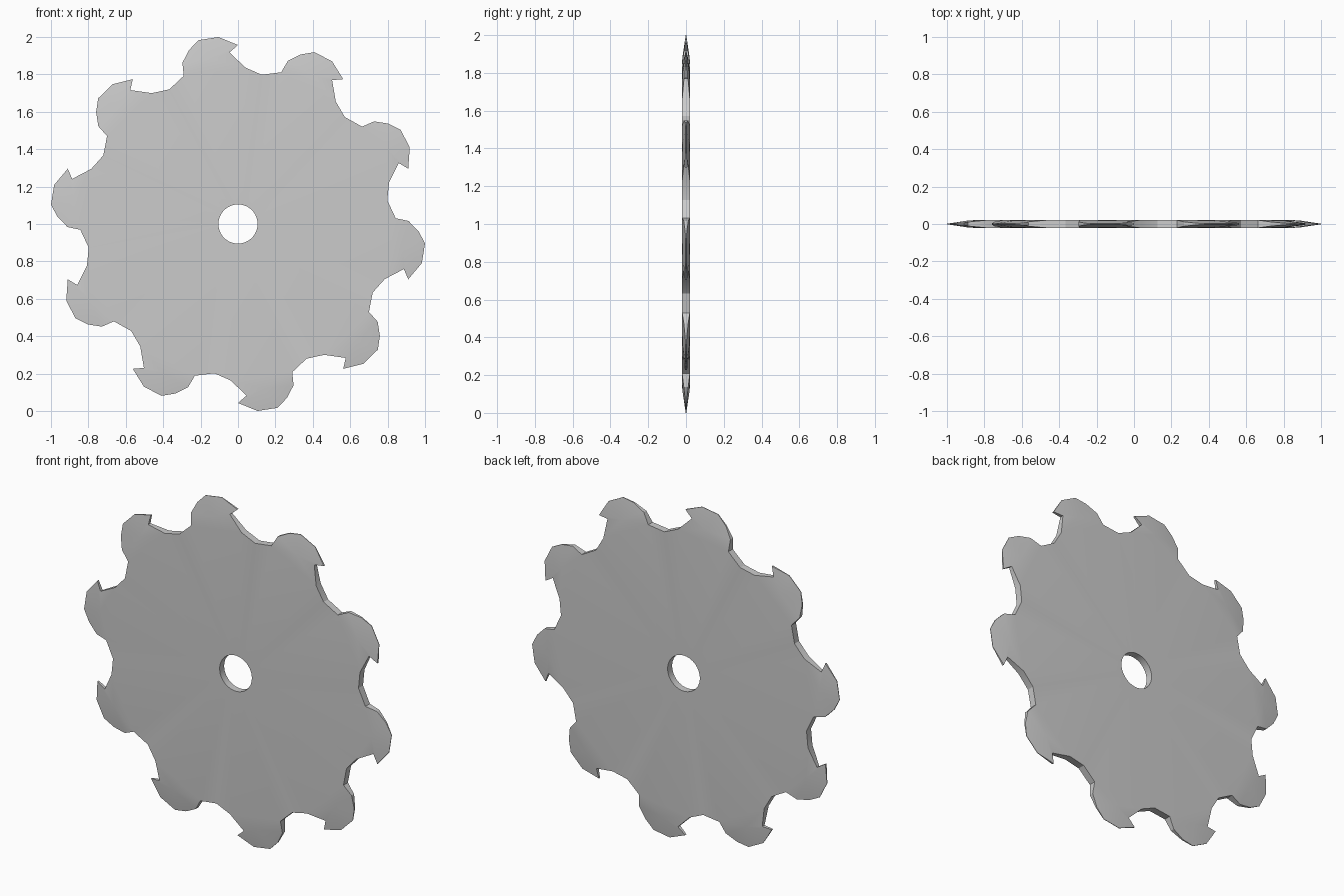
import bpy, bmesh, math

if "Cube" in bpy.data.objects:
    bpy.data.objects.remove(bpy.data.objects["Cube"])

N = 10            # teeth
HALF = 0.021      # half thickness of the plate
HOLE = 0.105
# one tooth pitch (x, height above the hub), counter-clockwise
ROOT_R = (0.038, 0.837)
TOOTH = [(-0.045, 0.918), (0.0, 0.957), (-0.105, 0.9995), (-0.21, 0.983),
         (-0.262, 0.93), (-0.297, 0.862)]
ROOT_L = (-0.29, 0.792)
GULLET = (-0.367, 0.72)
CROWN = (-0.14, 0.88)


def half_thickness(p):
    r = math.hypot(*p)
    return HALF if r < 0.84 else max(0.0015, HALF * (1.0 - r) / 0.16)


bm = bmesh.new()


def pair(p, a, t=None):
    """Front and back vertices of a profile point turned by angle a."""
    t = half_thickness(p) if t is None else t
    c, s = math.cos(a), math.sin(a)
    x, z = p[0] * c - p[1] * s, p[0] * s + p[1] * c + 1.0
    return bm.verts.new((x, -t, z)), bm.verts.new((x, t, z))


def both_sides(pts):
    bm.faces.new([p[0] for p in pts])
    bm.faces.new([p[1] for p in reversed(pts)])


def wall(a, b):
    bm.faces.new((a[0], a[1], b[1], b[0]))


outline, ring, hole = [], [], []
for i in range(N):
    a = i * 2 * math.pi / N
    r = pair(ROOT_R, a)
    teeth = [pair(p, a) for p in TOOTH]
    l, g = pair(ROOT_L, a), pair(GULLET, a)
    # tapered tooth faces fan out from the crown
    crown = pair(CROWN, a, 0.0195)
    loop = [r] + teeth + [l]
    for k in range(len(loop)):
        both_sides([crown, loop[k], loop[(k + 1) % len(loop)]])
    outline += loop + [g]
    ring += [r, l, g]
    start = math.atan2(ROOT_R[1], ROOT_R[0]) - math.pi / 2
    for k in range(3):
        hole.append(pair((0, HOLE), a + start + k * 2 * math.pi / (3 * N)))

# flat plate between hole and tooth roots
for k in range(len(ring)):
    n = (k + 1) % len(ring)
    both_sides([hole[k], ring[k], ring[n], hole[n]])
    wall(hole[n], hole[k])

# rim walls
for k in range(len(outline)):
    wall(outline[k], outline[(k + 1) % len(outline)])

bmesh.ops.recalc_face_normals(bm, faces=bm.faces[:])
mesh = bpy.data.meshes.new("saw_blade")
bm.to_mesh(mesh)
bm.free()
blade = bpy.data.objects.new("saw_blade", mesh)
bpy.context.collection.objects.link(blade)
bpy.context.view_layer.objects.active = blade
blade.select_set(True)
bpy.ops.object.shade_smooth_by_angle(angle=math.radians(30))
